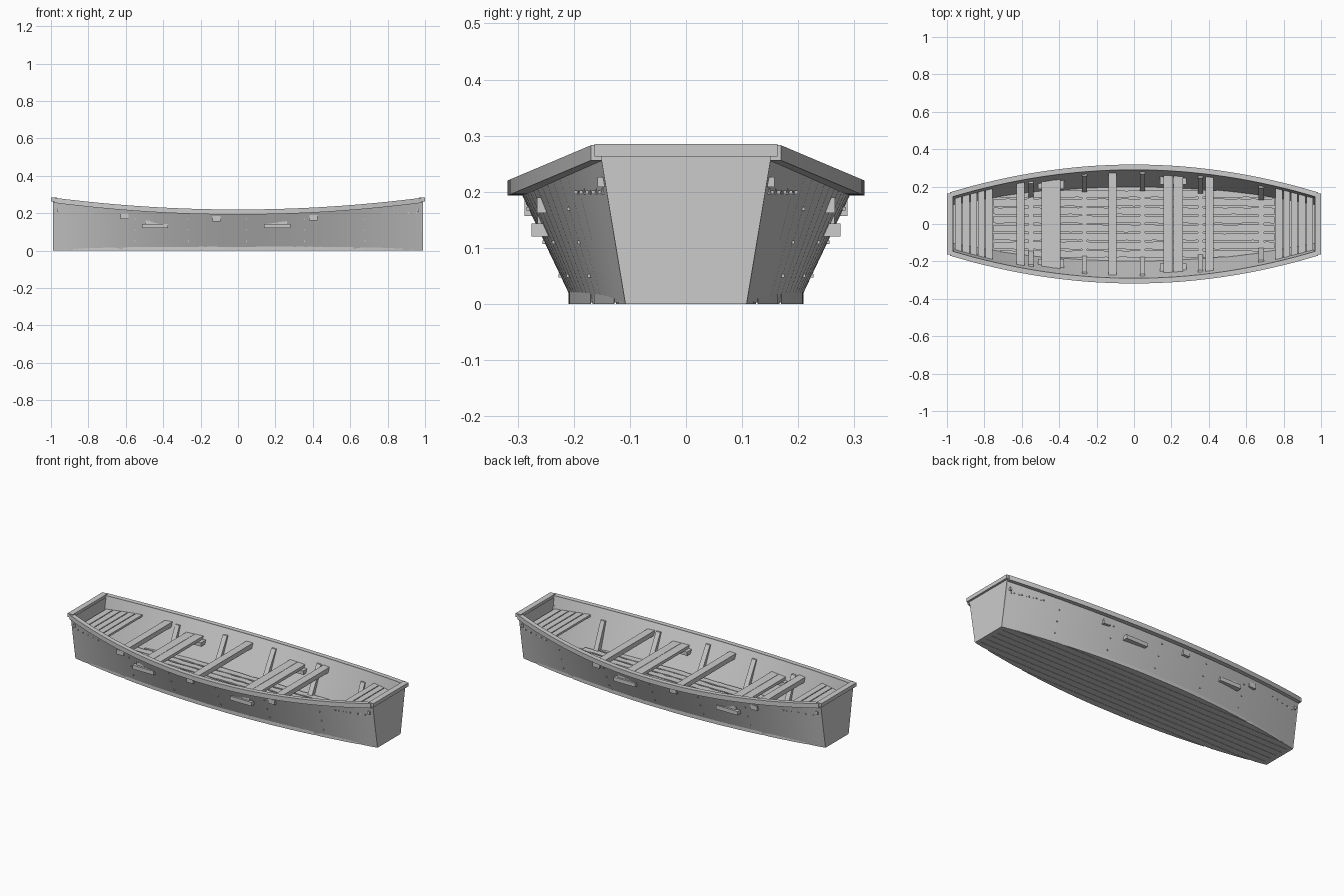
import bpy, bmesh, math, random

random.seed(4)
if "Cube" in bpy.data.objects:
    bpy.data.objects.remove(bpy.data.objects["Cube"], do_unlink=True)

wood = bpy.data.materials.new("weathered_grey")
GREY = (0.6, 0.6, 0.6, 1)
wood.use_nodes = True
wood.diffuse_color = GREY
wood.node_tree.nodes["Principled BSDF"].inputs["Base Color"].default_value = GREY

END = 0.985     # half length of the hull
SKIN = 0.012    # side planking thickness


# Hull lines
def bottom(x):
    return 0.2 - 0.092 * (x / END) ** 2

def sheer(x):
    return 0.215 + 0.063 * (x / END) ** 2

def rim(x):
    return 0.302 - 0.149 * (x / END) ** 2

def side(x, z):
    return bottom(x) + (rim(x) - bottom(x)) * z / sheer(x)

def stations(a, b, n):
    return [a + (b - a) * i / n for i in range(n + 1)]


# Mesh helpers
def loft(bm, rings):
    rows = [[bm.verts.new(p) for p in ring] for ring in rings]
    n = len(rows[0])
    for a, b in zip(rows, rows[1:]):
        for i in range(n):
            j = (i + 1) % n
            bm.faces.new((a[i], a[j], b[j], b[i]))
    bm.faces.new(rows[0])
    bm.faces.new(rows[-1][::-1])

def rect(x, y0, y1, z0, z1):
    return [(x, y0, z0), (x, y1, z0), (x, y1, z1), (x, y0, z1)]

def box(bm, x0, x1, y0, y1, z0, z1):
    loft(bm, [rect(x0, y0, y1, z0, z1), rect(x1, y0, y1, z0, z1)])

def finish(name, bm, smooth=False):
    bmesh.ops.recalc_face_normals(bm, faces=bm.faces)
    mesh = bpy.data.meshes.new(name)
    bm.to_mesh(mesh)
    bm.free()
    mesh.materials.append(wood)
    ob = bpy.data.objects.new(name, mesh)
    bpy.context.collection.objects.link(ob)
    if smooth:
        bpy.ops.object.select_all(action="DESELECT")
        ob.select_set(True)
        bpy.context.view_layer.objects.active = ob
        bpy.ops.object.shade_smooth_by_angle(angle=math.radians(25))
    return ob


# Flared sides and gunwale rails
for label, s in (("left", 1), ("right", -1)):
    bm = bmesh.new()
    loft(bm, [[(x, s * side(x, 0.003), 0.003), (x, s * rim(x), sheer(x)),
               (x, s * (rim(x) - SKIN), sheer(x)), (x, s * (side(x, 0.003) - SKIN), 0.003)]
              for x in stations(-END, END, 32)])
    finish(label + "_side", bm, True)
    bm = bmesh.new()
    loft(bm, [rect(x, s * (rim(x) - SKIN), s * (rim(x) + 0.016), sheer(x) - 0.022, sheer(x) + 0.005)
              for x in stations(-END, END, 32)])
    finish(label + "_gunwale", bm, True)

# Transoms with overhanging caps
for label, s in (("bow", -1), ("stern", 1)):
    bm = bmesh.new()
    w0, w1 = bottom(END), rim(END)
    loft(bm, [[(s * x, -w0, 0), (s * x, w0, 0), (s * x, w1, 0.27), (s * x, -w1, 0.27)]
              for x in (END - 0.02, END + 0.003)])
    finish(label + "_transom", bm)
    bm = bmesh.new()
    box(bm, s * 0.967, s, -0.163, 0.163, 0.263, 0.285)
    finish(label + "_cap", bm)

# Bottom planks, trimmed to the hull outline
def outline(x):
    return 0.21 - 0.102 * (x / END) ** 2

bm = bmesh.new()
count, pitch = 10, 0.042
for i in range(count):
    y0 = -count * pitch / 2 + i * pitch
    y1 = y0 + pitch
    near = min(abs(y0), abs(y1))
    reach = min(END, END * math.sqrt(max(0, (0.21 - near - 0.002) / 0.102)))
    rings = []
    for x in stations(-reach, reach, 32):
        w = outline(x)
        a, b = max(y0 + 0.001, -w), min(y1 - 0.001, w)
        rings.append(rect(x, a, b, 0, 0.021))
    loft(bm, rings)
finish("bottom_planks", bm)
bm = bmesh.new()
loft(bm, [rect(x, -bottom(x), bottom(x), 0.004, 0.019) for x in stations(-END, END, 24)])
finish("bottom_lining", bm)

# Rough-edged floorboards
bm = bmesh.new()
pitch = 0.046
for i in range(8):
    y0 = (i - 4) * pitch
    rings = []
    for x in stations(-0.75, 0.75, 40):
        w = side(x, 0.03) - SKIN
        a = max(y0 + random.uniform(0.001, 0.007), -w)
        b = min(y0 + pitch - random.uniform(0.001, 0.007), w)
        if b - a > 0.004:
            rings.append(rect(x, a, b, 0.03, 0.038))
    loft(bm, rings)
finish("floorboards", bm)

# Ribs: floor timbers and tapered knees, with bolts outside
RIBS = (-0.55, -0.265, 0.045, 0.355, 0.68)
bm = bmesh.new()
bolts = bmesh.new()
for x in RIBS:
    lo, hi = side(x, 0.025) - SKIN, side(x, 0.19) - SKIN
    box(bm, x - 0.014, x + 0.014, -lo, lo, 0.02, 0.03)
    for s in (1, -1):
        loft(bm, [[(u, s * (lo - 0.03), 0.025), (u, s * (lo + 0.004), 0.025),
                   (u, s * (hi + 0.004), 0.19), (u, s * (hi - 0.01), 0.19)]
                  for u in (x - 0.014, x + 0.014)])
        for z in (0.05, 0.11, 0.17):
            y = side(x, z)
            box(bolts, x - 0.003, x + 0.003, s * (y - 0.004), s * (y + 0.004), z - 0.003, z + 0.003)
finish("ribs", bm)

# Single thwarts notched through the sides
for name, x, z in (("bow_thwart", -0.607, 0.17), ("middle_thwart", -0.115, 0.157), ("stern_thwart", 0.403, 0.162)):
    bm = bmesh.new()
    w = side(x, z + 0.015) + 0.008
    box(bm, x - 0.022, x + 0.022, -w, w, z, z + 0.028)
    finish(name, bm)

# Twin-plank rowing seats on cleats
for name, x in (("bow_seat", -0.444), ("stern_seat", 0.21)):
    bm = bmesh.new()
    w = side(x, 0.15)
    for c in (x - 0.026, x + 0.026):
        box(bm, c - 0.025, c + 0.025, -w, w, 0.143, 0.16)
    finish(name + "_planks", bm)
    bm = bmesh.new()
    for s in (1, -1):
        y = side(x, 0.13)
        box(bm, x - 0.07, x + 0.07, s * (y - 0.045), s * (y + 0.02), 0.12, 0.143)
    finish(name + "_cleats", bm)

# Slatted end decks
for label, s in (("bow", -1), ("stern", 1)):
    bm = bmesh.new()
    for i in range(5):
        x = 0.775 + i * 0.041
        w = side(x, 0.2) - 0.004
        box(bm, s * (x - 0.018), s * (x + 0.018), -w, w, 0.195, 0.207)
        for t in (1, -1):
            y = side(x, 0.2)
            box(bolts, s * x - 0.003, s * x + 0.003, t * (y - 0.004), t * (y + 0.004), 0.196, 0.202)
    finish(label + "_deck_slats", bm)
    # Small corner brackets at the ends
    bm = bmesh.new()
    for t in (1, -1):
        y = side(0.963, 0.21)
        box(bm, s * 0.957, s * 0.969, t * (y - 0.01), t * (y + 0.009), 0.208, 0.226)
    finish(label + "_corner_brackets", bm)
finish("side_bolts", bolts)
